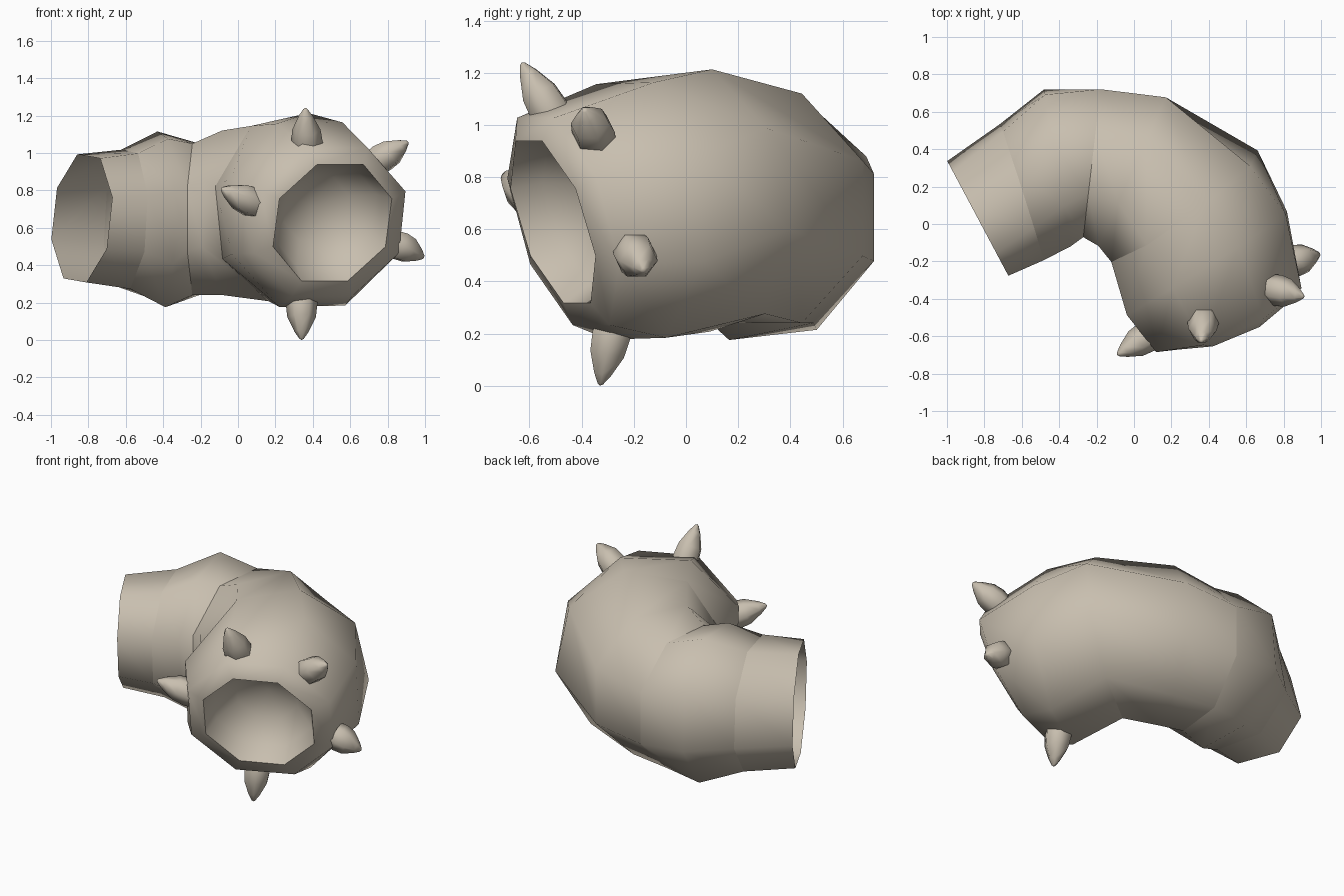
import bpy, bmesh, math
from mathutils import Vector

if "Cube" in bpy.data.objects:
    bpy.data.objects.remove(bpy.data.objects["Cube"])

mat = bpy.data.materials.new("pale_stone")
mat.diffuse_color = (0.58, 0.52, 0.43, 1)
mat.use_nodes = True
mat.node_tree.nodes["Principled BSDF"].inputs["Base Color"].default_value = mat.diffuse_color


def finish(name, bm, angle):
    """Turn a bmesh into a smooth shaded object."""
    me = bpy.data.meshes.new(name)
    bm.to_mesh(me)
    bm.free()
    ob = bpy.data.objects.new(name, me)
    bpy.context.collection.objects.link(ob)
    me.materials.append(mat)
    bpy.ops.object.select_all(action='DESELECT')
    ob.select_set(True)
    bpy.context.view_layer.objects.active = ob
    bpy.ops.object.shade_smooth_by_angle(angle=math.radians(angle))
    return ob


def loft(bm, rings):
    """Bridge successive rings of equal point count."""
    for a, b in zip(rings, rings[1:]):
        n = len(a)
        for i in range(n):
            j = (i + 1) % n
            bm.faces.new((a[i], a[j], b[j], b[i]))


# Bent tube: centre, outward half axis, upward half axis, roll in degrees
sections = [
    ((-.835, .03, .65), (-.165, .31, -.06), (0, 0, .355), 14),
    ((-.60, .17, .645), (-.12, .375, -.05), (0, .02, .39), 11),
    ((-.41, .30, .645), (-.075, .44, 0), (0, .01, .49), 6),
    ((-.225, .325, .645), (.05, .428, 0), (0, 0, .438), 0),
    ((-.01, .28, .68), (.195, .43, 0), (0, 0, .476), 0),
    ((.27, .095, .71), (.405, .292, 0), (.02, -.06, .515), 10),
    ((.39, -.21, .67), (.46, .29, 0), (0, -.02, .53), 1),
    ((.49, -.47, .63), (.42, .185, 0), (.045, -.115, .43), 0),
    ((.505, -.51, .627), (.325, .135, 0), (.045, -.10, .336), 0),
]
bm = bmesh.new()
rings = []
for c, h, v, roll in sections:
    c, h, v = Vector(c), Vector(h), Vector(v)
    ring = []
    for k in range(8):
        t = math.radians(22.5 + 45 * k + roll)
        ring.append(bm.verts.new(c + h * math.cos(t) + v * math.sin(t)))
    rings.append(ring)
loft(bm, rings)
# creases at the bend
for r, ids in ((1, range(8)), (3, range(8)), (5, (1, 2, 3, 4, 5)), (8, range(8))):
    for k in ids:
        e = bm.edges.get((rings[r][k], rings[r][(k + 1) % 8]))
        e.smooth = False

# Hollow of the mouth, narrowing inward
c = Vector(sections[-1][0])
inward = Vector((-.36, .87, .31))
hollow = [rings[-1]]
for s, d in ((.88, .12), (.55, .24)):
    hollow.append([bm.verts.new(c + (p.co - c) * s + inward * d) for p in rings[-1]])
loft(bm, hollow)
end = bm.verts.new(c + inward * .28)
for k in range(8):
    bm.faces.new((hollow[-1][k], hollow[-1][(k + 1) % 8], end))

bmesh.ops.recalc_face_normals(bm, faces=bm.faces)
bm.normal_update()
f = rings[6][0].link_faces[0]
if f.normal.dot(f.calc_center_median() - Vector(sections[6][0])) < 0:
    bmesh.ops.reverse_faces(bm, faces=bm.faces)
finish("bent_tube", bm, 62)


# Thorns around the mouth end: base centre and tip
def thorn(name, base, tip):
    base, tip = Vector(base), Vector(tip)
    d = tip - base
    q = d.to_track_quat('Z', 'Y')
    bm = bmesh.new()
    rings = []
    for t, r in ((-.1, .078), (.12, .085), (.45, .076), (.8, .038), (.97, .012)):
        rings.append([bm.verts.new(base + d * t + q @ Vector(
            (r * math.cos(math.pi * k / 3), r * math.sin(math.pi * k / 3), 0)))
            for k in range(6)])
    loft(bm, rings)
    top = bm.verts.new(tip)
    for i in range(6):
        bm.faces.new((rings[-1][i], rings[-1][(i + 1) % 6], top))
    finish(name, bm, 70)


thorn("thorn_top", (.37, -.51, 1.03), (.36, -.63, 1.24))
thorn("thorn_bottom", (.34, -.28, .22), (.34, -.33, 0))
thorn("thorn_left", (.09, -.59, .73), (-.09, -.70, .81))
thorn("thorn_upper_right", (.75, -.35, .96), (.91, -.39, 1.06))
thorn("thorn_lower_right", (.85, -.20, .51), (.995, -.16, .44))
